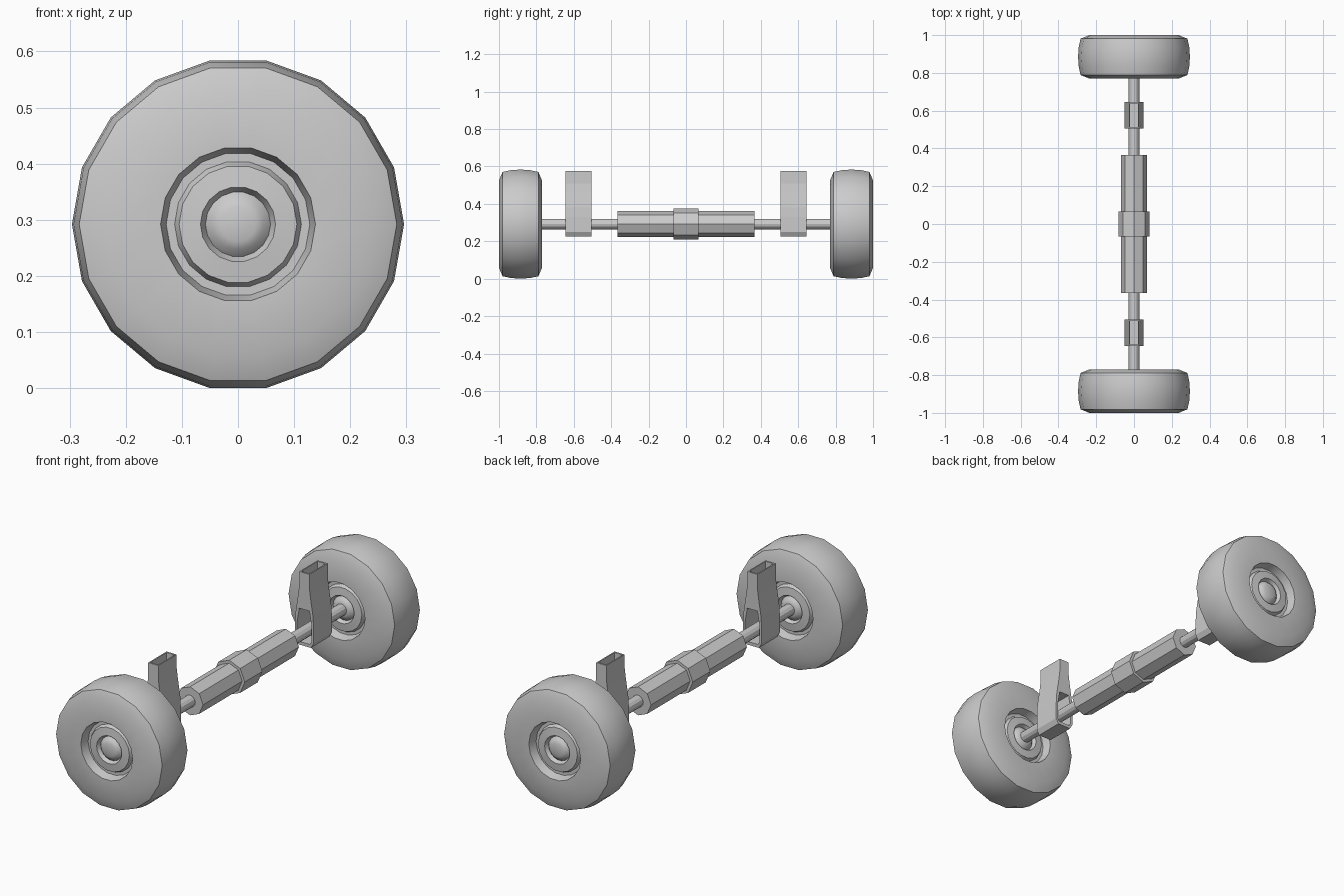
import bpy, bmesh, math

if "Cube" in bpy.data.objects:
    bpy.data.objects.remove(bpy.data.objects["Cube"])

AXIS_Z = 0.292


def make_object(name, bm, smooth=False):
    bmesh.ops.recalc_face_normals(bm, faces=bm.faces)
    mesh = bpy.data.meshes.new(name)
    bm.to_mesh(mesh)
    bm.free()
    ob = bpy.data.objects.new(name, mesh)
    bpy.context.collection.objects.link(ob)
    if smooth:
        bpy.ops.object.select_all(action='DESELECT')
        ob.select_set(True)
        bpy.context.view_layer.objects.active = ob
        bpy.ops.object.shade_smooth_by_angle(angle=math.radians(25))
    return ob


def lathe(name, profile, sides, y=0.0, smooth=False):
    """Turn (radius, y) points around the axle line, closing the ends with caps."""
    bm = bmesh.new()
    rings = []
    for r, dy in profile:
        rings.append([bm.verts.new((r * math.cos(2 * math.pi * i / sides), y + dy,
                                    AXIS_Z + r * math.sin(2 * math.pi * i / sides)))
                      for i in range(sides)])
    for a, b in zip(rings, rings[1:]):
        for i in range(sides):
            j = (i + 1) % sides
            bm.faces.new((a[i], a[j], b[j], b[i]))
    bm.faces.new(rings[0])
    bm.faces.new(rings[-1])
    return make_object(name, bm, smooth)


def rod(name, radius, half_length, sides):
    return lathe(name, [(radius, -half_length), (radius, half_length)], sides)


def extrude_profile(name, points, y0, y1):
    """Extrude a closed x/z outline along y."""
    bm = bmesh.new()
    face = bm.faces.new([bm.verts.new((x, y0, z)) for x, z in points])
    res = bmesh.ops.extrude_face_region(bm, geom=[face])
    verts = [v for v in res['geom'] if isinstance(v, bmesh.types.BMVert)]
    bmesh.ops.translate(bm, verts=verts, vec=(0, y1 - y0, 0))
    return make_object(name, bm)


def cut(ob, cutter):
    m = ob.modifiers.new("cut", 'BOOLEAN')
    m.operation = 'DIFFERENCE'
    m.solver = 'EXACT'
    m.object = cutter
    cutter.hide_render = True
    cutter.hide_set(True)


def both_sides(half):
    return half + [(-x, z) for x, z in reversed(half)]


# Half wheel section: hub cap, rim dish, sidewall, tread
half_wheel = [(0.031, 0.098), (0.045, 0.092), (0.058, 0.078), (0.067, 0.096),
              (0.105, 0.092), (0.113, 0.074), (0.128, 0.074), (0.138, 0.115),
              (0.237, 0.115), (0.283, 0.096), (0.293, 0.05)]
wheel_profile = ([(r, -y) for r, y in half_wheel] + [(0.296, 0.0)]
                 + list(reversed(half_wheel)))

# Axle, its housing and the middle collar
rod("axle_shaft", 0.028, 0.83, 12)
rod("axle_housing", 0.069, 0.365, 8)
rod("middle_collar", 0.083, 0.067, 8)

# Bracket outlines
bracket_outline = both_sides([(0.027, 0.577), (0.027, 0.51), (0.032, 0.47), (0.046, 0.38),
                              (0.049, 0.33), (0.049, 0.25), (0.035, 0.225)])
window_outline = both_sides([(0.027, 0.40), (0.039, 0.33), (0.039, 0.255), (0.030, 0.240)])
socket_outline = both_sides([(0.021, 0.60), (0.021, 0.43)])

for side, tag in ((-1, "front"), (1, "back")):
    # Wheel
    lathe(tag + "_wheel", wheel_profile, 18, side * 0.885, smooth=True)
    # Mounting bracket with an open top and a window for the shaft
    bracket = extrude_profile(tag + "_bracket", bracket_outline, side * 0.505, side * 0.645)
    window = extrude_profile(tag + "_window_cutter", window_outline, side * 0.45, side * 0.70)
    socket = extrude_profile(tag + "_socket_cutter", socket_outline, side * 0.513, side * 0.637)
    cut(bracket, window)
    cut(bracket, socket)
